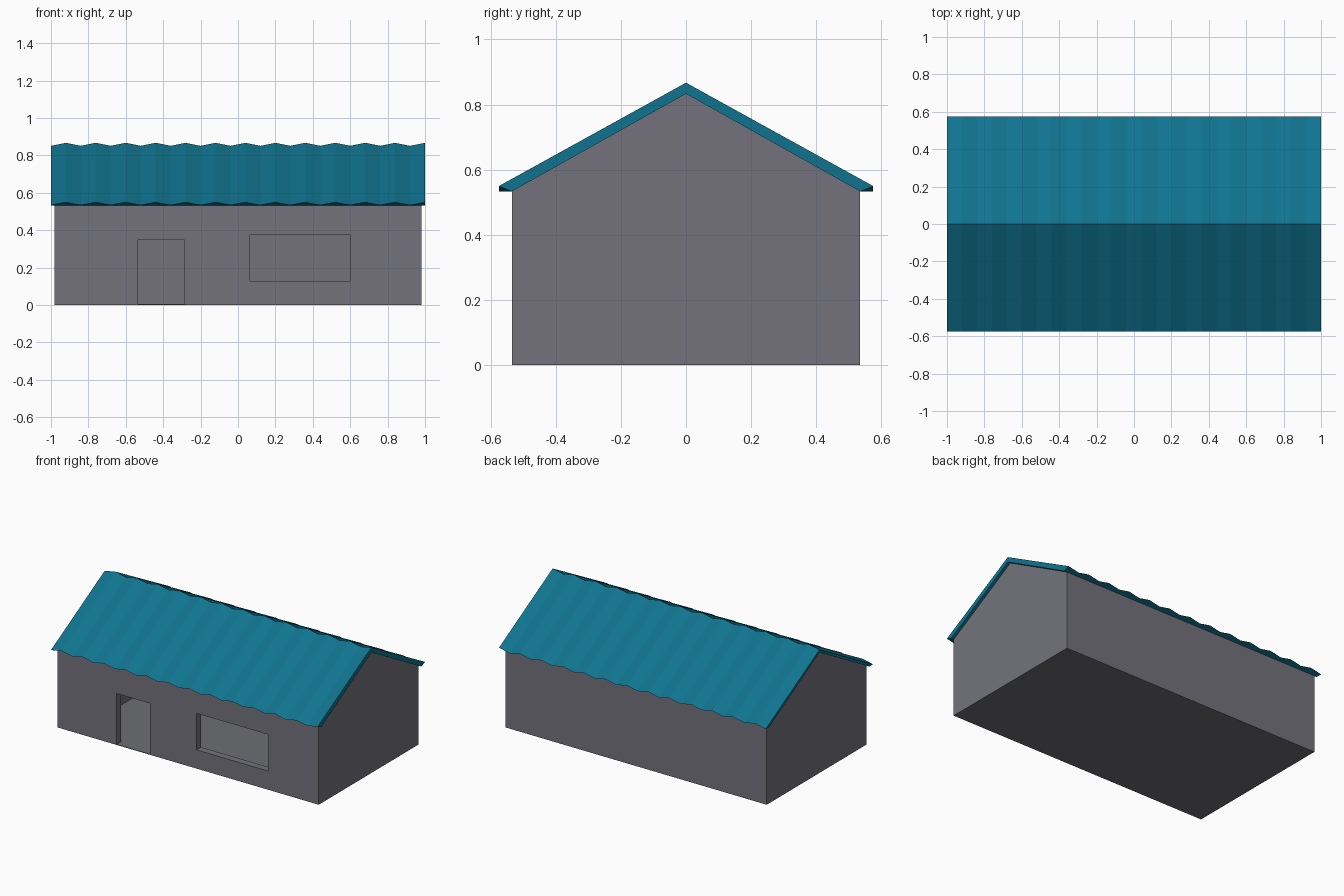
import bpy
import bmesh

cube = bpy.data.objects.get("Cube")
if cube:
    bpy.data.objects.remove(cube, do_unlink=True)


def make_material(name, rgb):
    mat = bpy.data.materials.new(name)
    mat.use_nodes = True
    mat.diffuse_color = (*rgb, 1)
    mat.node_tree.nodes["Principled BSDF"].inputs["Base Color"].default_value = (*rgb, 1)
    return mat


wall_grey = make_material("wall grey", (0.174, 0.171, 0.202))
floor_grey = make_material("floor grey", (0.153, 0.157, 0.172))
roof_teal = make_material("roof teal", (0.005, 0.174, 0.275))


def loft(name, stations, mats):
    """Closed solid through matching (y, z) sections at successive x positions."""
    bm = bmesh.new()
    rings = [[bm.verts.new((x, y, z)) for y, z in section] for x, section in stations]
    for a, b in zip(rings, rings[1:]):
        for i in range(len(a)):
            j = (i + 1) % len(a)
            bm.faces.new((a[i], a[j], b[j], b[i]))
    bm.faces.new(rings[0])
    bm.faces.new(rings[-1])
    bmesh.ops.recalc_face_normals(bm, faces=bm.faces)
    mesh = bpy.data.meshes.new(name)
    bm.to_mesh(mesh)
    bm.free()
    obj = bpy.data.objects.new(name, mesh)
    bpy.context.collection.objects.link(obj)
    for mat in mats:
        mesh.materials.append(mat)
    return obj


def prism(name, x0, x1, section):
    return loft(name, [(x0, section), (x1, section)], [wall_grey])


def gable(half_width, base, eave, ridge):
    return [(-half_width, base), (half_width, base), (half_width, eave),
            (0, ridge), (-half_width, eave)]


def cut(target, cutter):
    """Subtract the cutter from the target and discard it."""
    cutter.hide_render = True
    mod = target.modifiers.new("cut", "BOOLEAN")
    mod.operation = "DIFFERENCE"
    mod.solver = "EXACT"
    mod.object = cutter
    bpy.context.view_layer.objects.active = target
    bpy.ops.object.modifier_apply(modifier=mod.name)
    bpy.data.objects.remove(cutter, do_unlink=True)


# House body: hollow gabled shell with open door and window in the front wall
FLOOR = 0.004
body = prism("house_body", -0.98, 0.98, gable(0.535, 0, 0.533, 0.833))
cut(body, prism("room_cutter", -0.84, 0.84, gable(0.487, FLOOR, 0.505, 0.78)))
for name, x0, x1, z0, z1 in [("door_cutter", -0.535, -0.285, FLOOR, 0.348),
                             ("window_cutter", 0.065, 0.6, 0.127, 0.374)]:
    opening = [(-0.6, z0), (-0.4, z0), (-0.4, z1), (-0.6, z1)]
    cut(body, prism(name, x0, x1, opening))

# Floor slab colour on the lowest horizontal faces
body.data.materials.clear()
body.data.materials.append(wall_grey)
body.data.materials.append(floor_grey)
for face in body.data.polygons:
    low = face.center.z < 0.01 and abs(face.normal.z) > 0.9
    face.material_index = 1 if low else 0

# Corrugated roof: ridge and eaves rise and fall along the length
FOLDS = 25
stations = []
for i in range(FOLDS + 1):
    wave = 0.016 * (i % 2)
    ridge, eave = 0.851 + wave, 0.5335 + wave
    section = [(-0.575, eave), (0, ridge), (0.575, eave),
               (0.535, 0.533), (0, 0.833), (-0.535, 0.533)]
    stations.append((-1 + 2 * i / FOLDS, section))
loft("roof", stations, [roof_teal])
